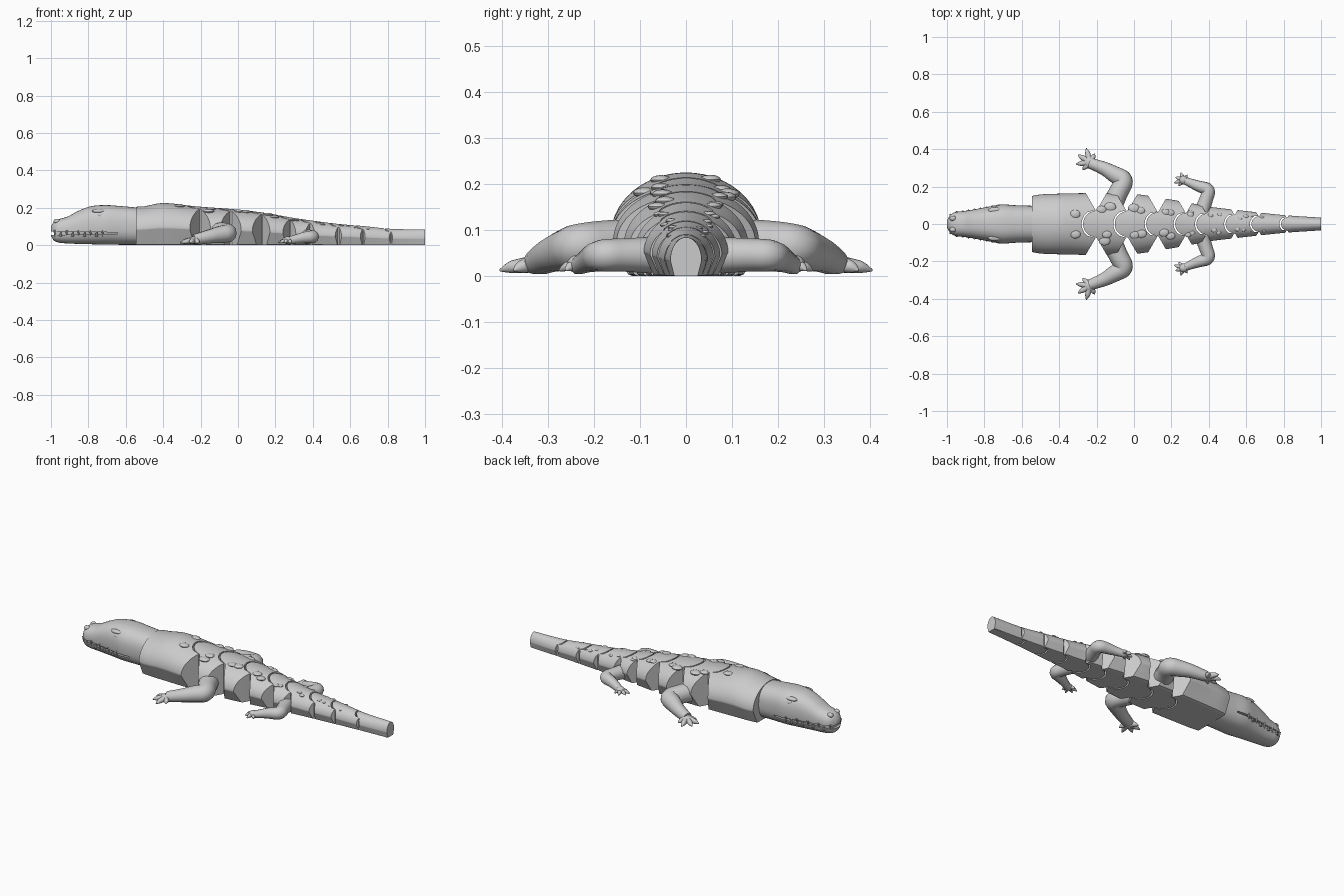
import bpy, bmesh, math, random
from mathutils import Vector

random.seed(4)
if "Cube" in bpy.data.objects:
    bpy.data.objects.remove(bpy.data.objects["Cube"])

grey = bpy.data.materials.new("warm grey plastic")
grey.use_nodes = True
TONE = (0.6, 0.6, 0.6, 1)
grey.diffuse_color = TONE
grey.node_tree.nodes["Principled BSDF"].inputs["Base Color"].default_value = TONE


def curve_at(table, x, col):
    """Smooth interpolation of one column of a table keyed by its first column."""
    n = len(table)
    x = min(max(x, table[0][0]), table[-1][0])
    i = max(k for k in range(n - 1) if table[k][0] <= x)

    def slope(k):
        a, b = table[max(k - 1, 0)], table[min(k + 1, n - 1)]
        return (b[col] - a[col]) / (b[0] - a[0])
    a, b = table[i], table[i + 1]
    d = b[0] - a[0]
    t = (x - a[0]) / d
    s = t * t * (3 - 2 * t)
    return (a[col] * (1 - s) + b[col] * s
            + d * t * (1 - t) * ((1 - t) * slope(i) - t * slope(i + 1)))


def finish(name, bm, angle=35):
    bmesh.ops.recalc_face_normals(bm, faces=bm.faces)
    mesh = bpy.data.meshes.new(name)
    bm.to_mesh(mesh)
    bm.free()
    mesh.materials.append(grey)
    ob = bpy.data.objects.new(name, mesh)
    bpy.context.collection.objects.link(ob)
    smooth(ob, angle)
    return ob


def smooth(ob, angle=35):
    bpy.ops.object.select_all(action="DESELECT")
    ob.select_set(True)
    bpy.context.view_layer.objects.active = ob
    bpy.ops.object.shade_smooth_by_angle(angle=math.radians(angle))


def ball(bm, centre, size):
    made = bmesh.ops.create_uvsphere(bm, u_segments=16, v_segments=10, radius=1)["verts"]
    for v in made:
        v.co = Vector(centre) + Vector(c * s for c, s in zip(v.co, size))


# Body outline: x, half width, height
BODY = [(-.545, .15, .205), (-.5, .158, .208), (-.4, .162, .225), (-.22, .165, .207),
        (0, .16, .19), (.16, .137, .17), (.3, .112, .145), (.42, .09, .128),
        (.54, .076, .113), (.67, .061, .102), (.82, .046, .087), (1, .034, .084)]
# Joints: x, radius of the round hinge
JOINTS = [(-.2, .072), (-.035, .068), (.13, .065), (.28, .06),
          (.39, .056), (.54, .05), (.67, .042), (.82, .034)]


def joint_edge(joint, y, side):
    """Plan outline of a hinge: round in the middle, a V opening outside it."""
    cx, r = joint
    y = abs(y)
    rr = r + (.008 if side < 0 else 0)
    if y < r:
        return cx - math.sqrt(rr * rr - y * y)
    return cx + side * (y - r) * .58 - (.004 if side < 0 else 0)


def top_z(u):
    return .4 + .6 * math.sqrt(max(0, 1 - u * u))


def segment(name, front, rear):
    """A domed, flat-bottomed link between two plan outlines."""
    bm = bmesh.new()
    cols, rows = 40, 12
    sheets = {True: [], False: []}
    for i in range(rows + 1):
        top, bottom = [], []
        for j in range(cols + 1):
            u = -math.cos(math.pi * j / cols)
            y = u * .1
            for _ in range(6):
                a, b = front(y), rear(y)
                x = a + (b - a) * i / rows
                y = u * curve_at(BODY, x, 1)
            h = curve_at(BODY, x, 2)
            low = max(0, abs(u) - .75) * 1.6
            top.append(bm.verts.new((x, y, h * top_z(u))))
            edge = j in (0, cols)
            bottom.append(top[-1] if edge else bm.verts.new((x, y, h * low)))
        sheets[True].append(top)
        sheets[False].append(bottom)

    def face(*vs):
        unique = list(dict.fromkeys(vs))
        if len(unique) > 2:
            bm.faces.new(unique)
    for grid in sheets.values():
        for i in range(rows):
            for j in range(cols):
                face(grid[i][j], grid[i][j + 1], grid[i + 1][j + 1], grid[i + 1][j])
    for i in (0, rows):
        t, b = sheets[True][i], sheets[False][i]
        for j in range(cols):
            face(t[j], t[j + 1], b[j + 1], b[j])
    return finish(name, bm)


# Chest block, links and tail tip
names = ["chest", "shoulder_link", "back_link", "waist_link", "hip_link"]
names += ["tail_link_%d" % k for k in range(1, 4)] + ["tail_tip"]
for k, name in enumerate(names):
    front = (lambda y: -.545) if k == 0 else (lambda y, q=JOINTS[k - 1]: joint_edge(q, y, 1))
    rear = (lambda y: 1.0) if k == len(JOINTS) else (lambda y, q=JOINTS[k]: joint_edge(q, y, -1))
    segment(name, front, rear)

# Bony bumps along the back
bm = bmesh.new()
for k, (cx, r) in enumerate(JOINTS[:7]):
    w, h = curve_at(BODY, cx, 1), curve_at(BODY, cx, 2)
    for dx in (-r - .035, r * .45):
        for side in (-1, 1):
            x = cx + dx + random.uniform(-.012, .012)
            u = side * random.uniform(.3, .6)
            w, h = curve_at(BODY, x, 1), curve_at(BODY, x, 2)
            s = w * random.uniform(.12, .17)
            ball(bm, (x, u * w, h * top_z(u) - .002), (s * 1.2, s, s * .45))
finish("back_bumps", bm)

# Head outline: x, half width, top, bottom
HEAD = [(-1, .018, .1, .05), (-.985, .045, .124, .025), (-.96, .062, .138, .014),
        (-.91, .069, .153, .009), (-.86, .077, .18, .007), (-.79, .09, .207, .005),
        (-.71, .104, .214, .003), (-.63, .1, .209, .002), (-.53, .097, .2, .002)]


def head_loft(name, shrink, start):
    bm = bmesh.new()
    rings, n, count = [], 40, 44
    for i in range(count + 1):
        x = start + (-.53 - start) * (i / count) ** 1.4
        w, t, b = (curve_at(HEAD, x, c) for c in (1, 2, 3))
        mid, ring = (t + b) / 2, []
        for j in range(n):
            a = 2 * math.pi * j / n
            c, s = (math.copysign(abs(f) ** .8, f) for f in (math.cos(a), math.sin(a)))
            ring.append(bm.verts.new((x, c * w * shrink, mid + s * (t - b) / 2 * shrink)))
        rings.append(ring)
    for r0, r1 in zip(rings, rings[1:]):
        for j in range(n):
            bm.faces.new((r0[j], r0[j - 1], r1[j - 1], r1[j]))
    bm.faces.new(rings[0])
    bm.faces.new(rings[-1])
    return finish(name, bm, 40)


# Head with a mouth slit, and the mouth lining inside it
head = head_loft("head", 1, -1)
bm = bmesh.new()
bmesh.ops.create_cube(bm, size=1)
for v in bm.verts:
    v.co.x = -.83 + v.co.x * .37
    v.co.y *= .5
    v.co.z = .064 + v.co.z * (.02 if v.co.x < -.83 else .008)
cutter = finish("mouth_cutter", bm)
cutter.hide_render = True
cutter.hide_set(True)
cut = head.modifiers.new("mouth", "BOOLEAN")
cut.operation = "DIFFERENCE"
cut.solver = "EXACT"
cut.object = cutter
bpy.context.view_layer.objects.active = head
bpy.ops.object.modifier_apply(modifier=cut.name)
bpy.data.objects.remove(cutter)
smooth(head, 40)
head_loft("mouth_lining", .86, -.985)

# Teeth, eyes and nostrils on both sides
teeth, details = bmesh.new(), bmesh.new()
for side in (-1, 1):
    for k in range(9):
        x = -.98 + k * .032
        made = bmesh.ops.create_cone(teeth, cap_ends=True, segments=8, radius1=.008,
                                     radius2=.001, depth=.034)["verts"]
        up = 1 if k % 2 else -1
        for v in made:
            v.co = Vector((x, side * curve_at(HEAD, x, 1) * .95, .064)) + v.co * up
    ball(details, (-.735, side * .083, .162), (.02, .012, .014))
    ball(details, (-.745, side * .074, .182), (.036, .016, .011))
    ball(details, (-.968, side * .03, .128), (.018, .014, .013))
finish("teeth", teeth)
finish("eyes_and_nostrils", details)


def limb(name, paths):
    """Tapered tubes through (x, y, z, radius) points."""
    data = bpy.data.curves.new(name, "CURVE")
    data.dimensions = "3D"
    data.bevel_depth, data.bevel_resolution = 1, 4
    data.use_fill_caps = True
    for path in paths:
        sp = data.splines.new("NURBS")
        sp.points.add(len(path) - 1)
        for p, (x, y, z, r) in zip(sp.points, path):
            p.co, p.radius = (x, y, z, 1), r
        sp.use_endpoint_u, sp.order_u, sp.resolution_u = True, 3, 8
    tmp = bpy.data.objects.new(name, data)
    bpy.context.collection.objects.link(tmp)
    bpy.context.view_layer.update()
    bm = bmesh.new()
    bm.from_mesh(tmp.evaluated_get(bpy.context.evaluated_depsgraph_get()).to_mesh())
    bpy.data.objects.remove(tmp)
    for v in bm.verts:
        v.co.z = max(v.co.z, .004)
    return bm


def leg(name, path, palm, tips, toe):
    for side, label in ((1, "right"), (-1, "left")):
        flip = lambda pts: [(x, side * y, z, r) for x, y, z, r in pts]
        px, py = palm
        toes = [[(px, py, .026, toe * 1.5), ((px + tx) / 2, (py + ty) / 2, .022, toe * 1.2),
                 (px * .25 + tx * .75, py * .25 + ty * .75, .018, toe), (tx, ty, .012, .002)]
                for tx, ty in tips]
        bm = limb(name, [flip(p) for p in [path] + toes])
        ball(bm, (px, side * py, .026), (toe * 2.6, toe * 2.6, .02))
        finish(label + "_" + name, bm, 60)


leg("front_leg", [(-.115, .1, .07, .055), (-.085, .17, .07, .052), (-.045, .235, .064, .05),
                  (-.1, .262, .056, .047), (-.16, .3, .045, .036), (-.235, .325, .028, .03)],
    (-.235, .33), [(-.21, .375), (-.255, .405), (-.3, .37), (-.31, .32), (-.275, .29)], .0125)
leg("hind_leg", [(.365, .07, .045, .04), (.385, .13, .046, .036), (.405, .185, .045, .035),
                 (.35, .2, .04, .031), (.3, .22, .03, .023), (.265, .235, .022, .02)],
    (.265, .235), [(.285, .262), (.25, .275), (.222, .25), (.215, .22), (.24, .205)], .009)
